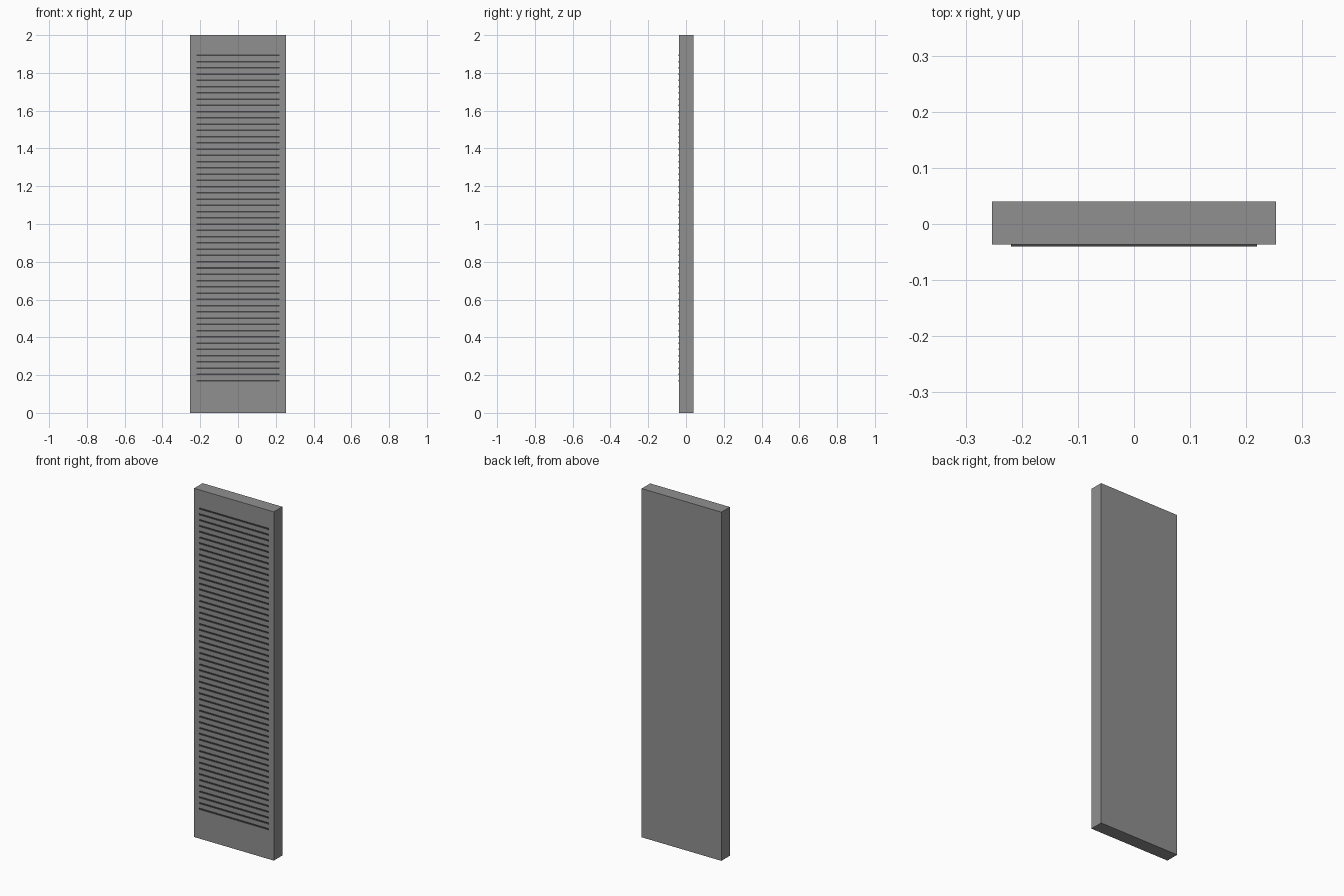
import bpy

if "Cube" in bpy.data.objects:
    bpy.data.objects.remove(bpy.data.objects["Cube"])


def material(name, grey):
    mat = bpy.data.materials.new(name)
    mat.diffuse_color = (grey, grey, grey, 1)
    mat.use_nodes = True
    mat.node_tree.nodes["Principled BSDF"].inputs["Base Color"].default_value = mat.diffuse_color
    return mat


def box(name, lo, hi, mat):
    size = [b - a for a, b in zip(lo, hi)]
    centre = [(a + b) / 2 for a, b in zip(lo, hi)]
    bpy.ops.mesh.primitive_cube_add(size=1, location=centre)
    obj = bpy.context.object
    obj.name = name
    obj.scale = size
    bpy.ops.object.transform_apply(location=False, rotation=False, scale=True)
    obj.data.materials.append(mat)
    return obj


# Main upright slab
FRONT = -0.0365
box("panel", (-0.253, FRONT, 0), (0.253, 0.0405, 2), material("mid_grey", 0.28))

# Thin darker horizontal ribs stacked up the front face
RIB_COUNT, LOWEST, HIGHEST, RIB_HEIGHT = 53, 0.171, 1.893, 0.008
rib = box("front_ribs", (-0.219, -0.0405, LOWEST - RIB_HEIGHT / 2),
          (0.219, FRONT + 0.002, LOWEST + RIB_HEIGHT / 2), material("dark_grey", 0.06))
array = rib.modifiers.new("rib_stack", "ARRAY")
array.count = RIB_COUNT
array.use_relative_offset = False
array.use_constant_offset = True
array.constant_offset_displace = (0, 0, (HIGHEST - LOWEST) / (RIB_COUNT - 1))
